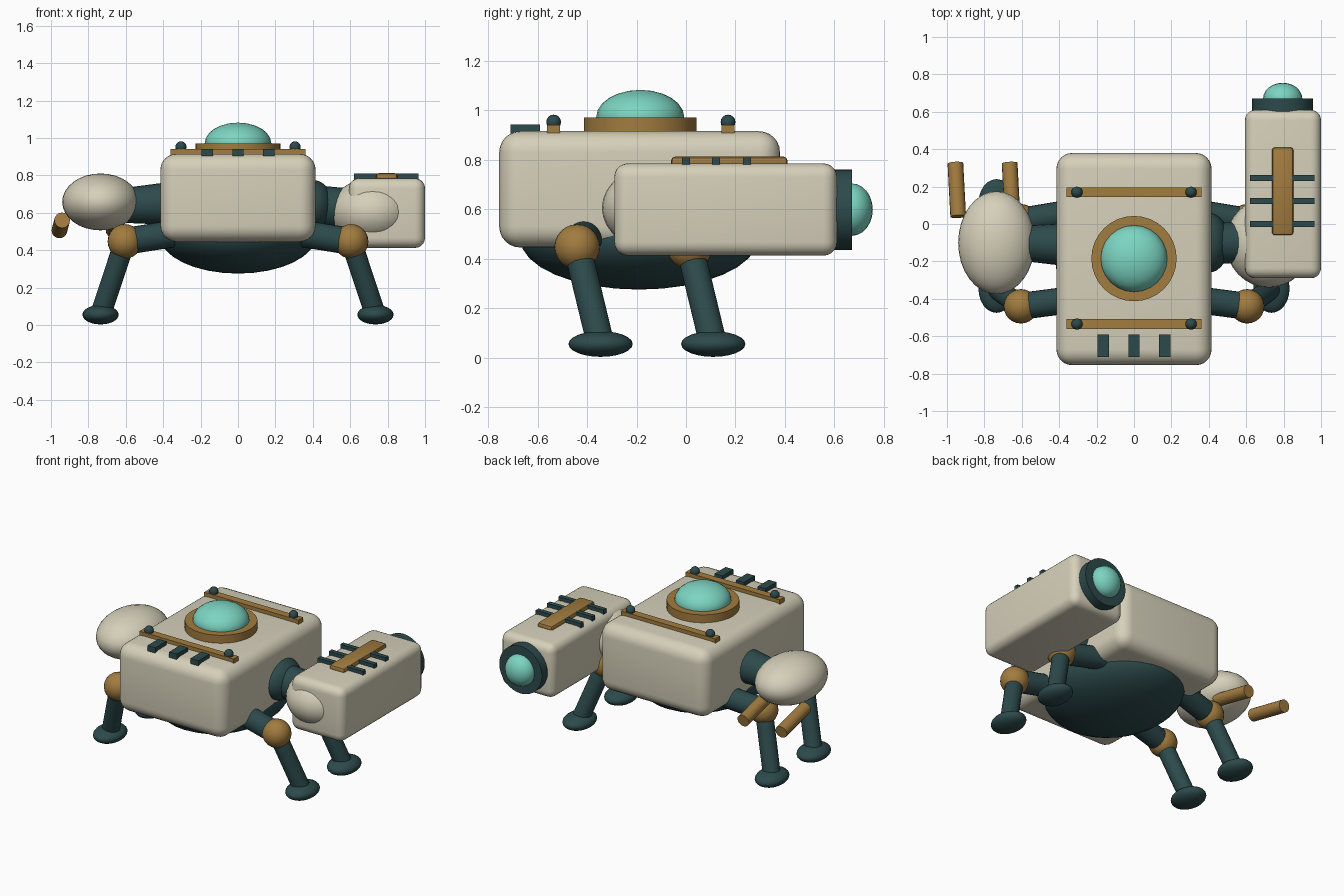
import bpy
import math
from mathutils import Vector

cube = bpy.data.objects.get("Cube")
if cube:
    bpy.data.objects.remove(cube, do_unlink=True)


def material(name, rgb):
    m = bpy.data.materials.new(name)
    m.use_nodes = True
    m.diffuse_color = (*rgb, 1)
    bsdf = m.node_tree.nodes["Principled BSDF"]
    bsdf.inputs["Base Color"].default_value = (*rgb, 1)
    bsdf.inputs["Roughness"].default_value = 0.6
    return m


CREAM = material("cream shell", (0.67, 0.63, 0.49))
DARK = material("dark teal metal", (0.026, 0.068, 0.072))
BRASS = material("brass", (0.36, 0.2, 0.05))
GLASS = material("aqua glass", (0.2, 0.66, 0.54))


def finish(name, mat, angle=40):
    ob = bpy.context.object
    ob.name = name
    ob.data.materials.append(mat)
    bpy.ops.object.shade_smooth_by_angle(angle=math.radians(angle))
    return ob


def box(name, mat, low, high, bevel=0.0, segments=4):
    low, high = Vector(low), Vector(high)
    bpy.ops.mesh.primitive_cube_add(size=1, location=(low + high) / 2)
    ob = bpy.context.object
    ob.scale = high - low
    bpy.ops.object.transform_apply(location=False, rotation=False, scale=True)
    if bevel:
        mod = ob.modifiers.new("rounded edges", "BEVEL")
        mod.width, mod.segments = bevel, segments
        bpy.ops.object.modifier_apply(modifier=mod.name)
    return finish(name, mat)


def ellipsoid(name, mat, centre, radii, segments=32):
    bpy.ops.mesh.primitive_uv_sphere_add(
        segments=segments, ring_count=segments // 2, radius=1, location=centre)
    bpy.context.object.scale = radii
    bpy.ops.object.transform_apply(location=False, rotation=False, scale=True)
    return finish(name, mat)


def rod(name, mat, start, end, r1, r2=None, sides=24):
    start, end = Vector(start), Vector(end)
    axis = end - start
    bpy.ops.mesh.primitive_cone_add(
        vertices=sides, radius1=r1, radius2=r1 if r2 is None else r2,
        depth=axis.length, location=(start + end) / 2,
        rotation=axis.to_track_quat("Z", "Y").to_euler())
    return finish(name, mat)


# Body and belly
box("body_shell", CREAM, (-0.415, -0.755, 0.445), (0.415, 0.38, 0.915), 0.085, 6)
ellipsoid("belly", DARK, (0, -0.19, 0.48), (0.42, 0.48, 0.205))

# Dome with its collar
rod("dome_collar", BRASS, (0, -0.185, 0.9), (0, -0.185, 0.97), 0.228, sides=32)
ellipsoid("dome", GLASS, (0, -0.185, 0.972), (0.178, 0.178, 0.11), 24)

# Roof rails with round end knobs
for end, y in (("front", -0.535), ("rear", 0.17)):
    box(end + "_rail", BRASS, (-0.36, y - 0.026, 0.9), (0.36, y + 0.026, 0.94))
    for side, sx in (("left", 1), ("right", -1)):
        ellipsoid(f"{end}_{side}_knob", DARK, (sx * 0.305, y, 0.952), (0.03,) * 3, 16)

# Roof vents
for i in (-1, 0, 1):
    box("roof_vent", DARK, (i * 0.165 - 0.03, -0.71, 0.9), (i * 0.165 + 0.03, -0.59, 0.942))

# Four legs
for side, sx in (("left", 1), ("right", -1)):
    for end, y, hip_y in (("front", -0.44, -0.4), ("rear", 0.015, 0.065)):
        part = f"{end}_{side}_"
        knee = (sx * 0.605, y, 0.447)
        foot = (sx * 0.735, y + 0.095, 0.055)
        rod(part + "hip", DARK, (sx * 0.3, hip_y, 0.495), knee, 0.072)
        ellipsoid(part + "knee", BRASS, knee, (0.092,) * 3, 24)
        rod(part + "shin", DARK, knee, foot, 0.056)
        ellipsoid(part + "foot", DARK, foot, (0.097, 0.13, 0.052), 24)

# Left arm: shoulder, elbow pod and long sensor housing
ellipsoid("left_shoulder", DARK, (0.4, -0.1, 0.64), (0.11, 0.16, 0.135))
rod("left_upper_arm", DARK, (0.38, -0.1, 0.64), (0.7, -0.1, 0.61), 0.11)
ellipsoid("left_pod", CREAM, (0.72, -0.1, 0.605), (0.23, 0.24, 0.18))
box("sensor_housing", CREAM, (0.593, -0.29, 0.412), (1.0, 0.61, 0.785), 0.055, 5)
rod("lens_ring", DARK, (0.795, 0.59, 0.598), (0.795, 0.67, 0.598), 0.163, sides=32)
ellipsoid("lens", GLASS, (0.795, 0.67, 0.598), (0.105, 0.085, 0.106), 24)
box("housing_spine", BRASS, (0.738, -0.06, 0.77), (0.852, 0.41, 0.812), 0.015, 2)
for y in (0.0, 0.122, 0.247):
    box("housing_rib", DARK, (0.62, y - 0.016, 0.77), (0.965, y + 0.016, 0.809))

# Right arm: upper arm, pod and two gripper fingers
rod("right_upper_arm", DARK, (-0.36, -0.11, 0.65), (-0.7, -0.1, 0.635), 0.115, 0.085)
ellipsoid("right_pod", CREAM, (-0.735, -0.1, 0.658), (0.205, 0.275, 0.152))
for name, x in (("outer", -0.94), ("inner", -0.65)):
    rod(name + "_finger", BRASS, (x, 0.04, 0.56), (x - 0.015, 0.325, 0.505), 0.042, sides=16)
